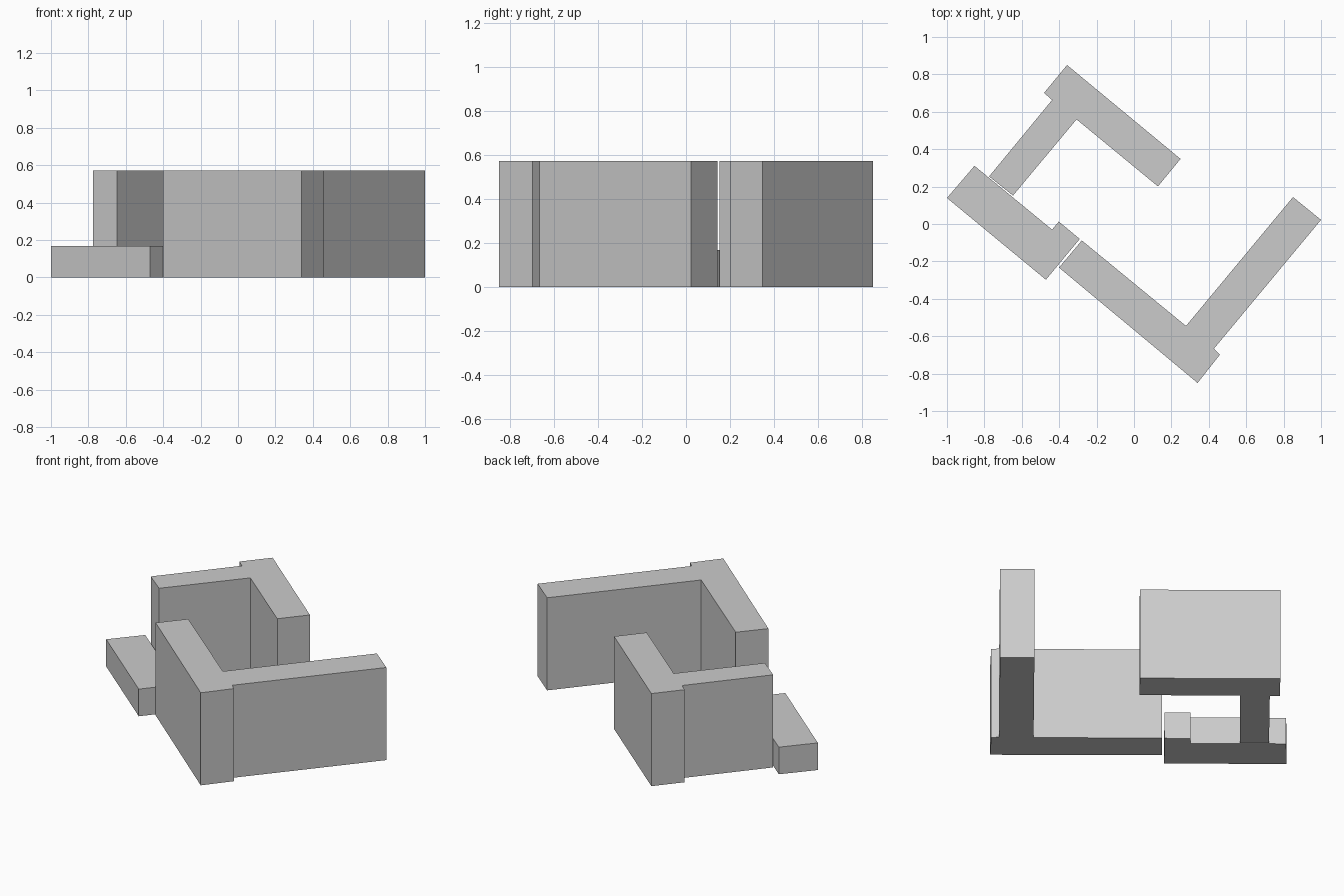
import bpy
import bmesh

if "Cube" in bpy.data.objects:
    bpy.data.objects.remove(bpy.data.objects["Cube"])


def extrude_footprint(name, points, height):
    """Closed flat-sided block: a floor-plan outline raised to a height."""
    bm = bmesh.new()
    base = bm.faces.new([bm.verts.new((x, y, 0)) for x, y in points])
    top = bmesh.ops.extrude_face_region(bm, geom=[base], use_keep_orig=True)
    verts = [g for g in top["geom"] if isinstance(g, bmesh.types.BMVert)]
    bmesh.ops.translate(bm, verts=verts, vec=(0, 0, height))
    bmesh.ops.recalc_face_normals(bm, faces=bm.faces[:])
    mesh = bpy.data.meshes.new(name)
    bm.to_mesh(mesh)
    bm.free()
    obj = bpy.data.objects.new(name, mesh)
    bpy.context.collection.objects.link(obj)
    return obj


WALL_HEIGHT = 0.573
LOW_HEIGHT = 0.168

# Tall L-shaped wall at the back, with a small step at its outer corner
extrude_footprint("back_corner_wall", [
    (-0.358, 0.850), (0.249, 0.348), (0.128, 0.201), (-0.307, 0.559),
    (-0.647, 0.152), (-0.775, 0.254), (-0.438, 0.663), (-0.481, 0.701),
], WALL_HEIGHT)

# Tall L-shaped wall at the front
extrude_footprint("front_corner_wall", [
    (0.340, -0.850), (0.460, -0.698), (0.428, -0.666), (1.000, 0.022),
    (0.850, 0.144), (0.278, -0.545), (-0.279, -0.088), (-0.401, -0.233),
], WALL_HEIGHT)

# Low block at the left, with a short tab beside the front wall
extrude_footprint("low_block", [
    (-1.000, 0.139), (-0.853, 0.311), (-0.438, -0.030), (-0.402, 0.013),
    (-0.290, -0.080), (-0.471, -0.298),
], LOW_HEIGHT)
